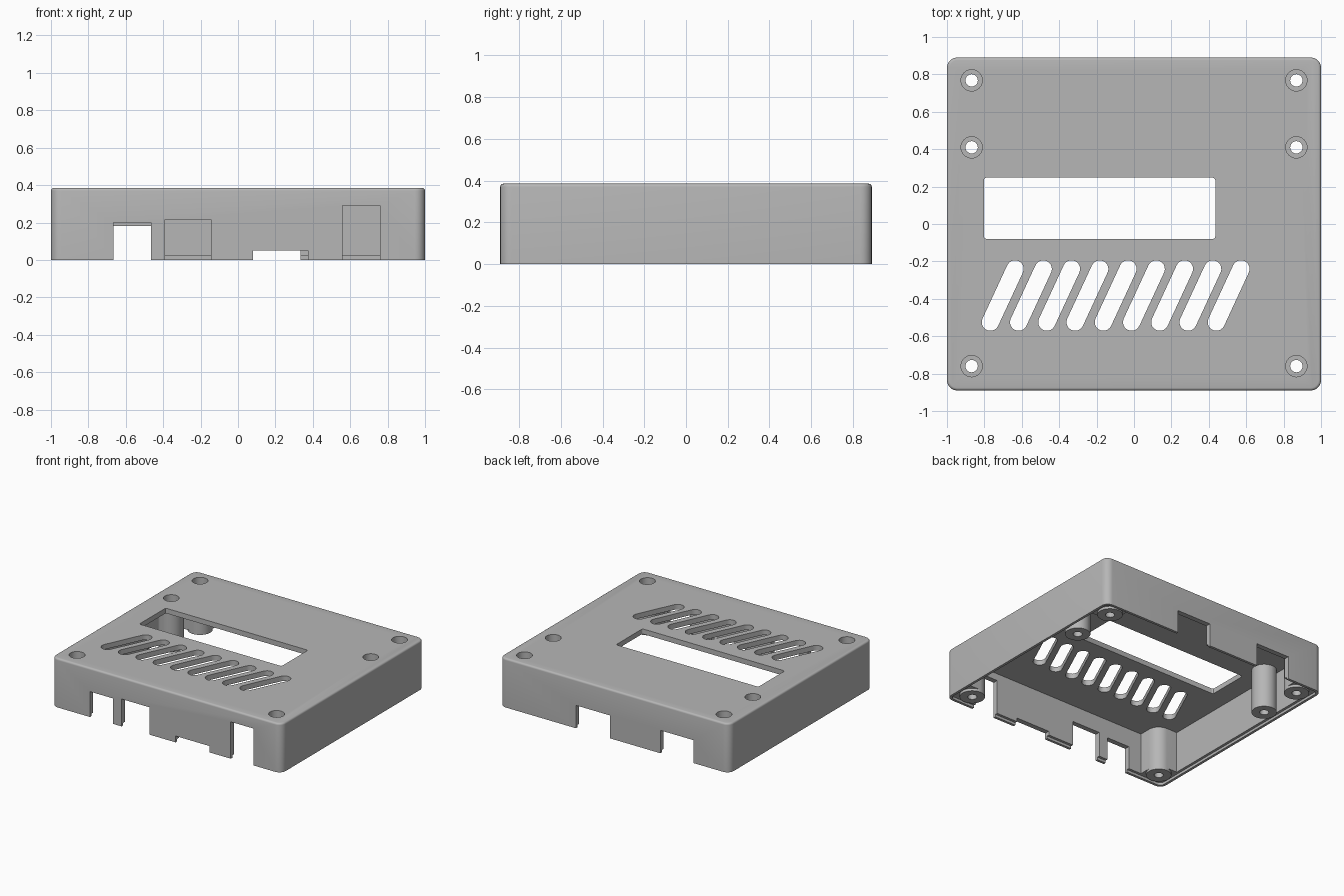
import bpy, bmesh, math

if "Cube" in bpy.data.objects:
    bpy.data.objects.remove(bpy.data.objects["Cube"])

grey = bpy.data.materials.new("plain grey")
grey.diffuse_color = (0.47, 0.47, 0.47, 1)
grey.use_nodes = True
grey.node_tree.nodes["Principled BSDF"].inputs["Base Color"].default_value = grey.diffuse_color

W, D, H = 1.0, 0.89, 0.385      # half width, half depth, height
WALL, PLATE, LIP = 0.04, 0.04, 0.02


def rounded_rect(x0, x1, y0, y1, r, seg=6):
    """Counter-clockwise outline with rounded corners."""
    pts = []
    for k, (cx, cy) in enumerate([(x1 - r, y1 - r), (x0 + r, y1 - r),
                                  (x0 + r, y0 + r), (x1 - r, y0 + r)]):
        for i in range(seg + 1):
            a = math.pi / 2 * (k + i / seg)
            pts.append((cx + r * math.cos(a), cy + r * math.sin(a)))
    return pts


def circle(cx, cy, r, n=32):
    return [(cx + r * math.cos(2 * math.pi * i / n),
             cy + r * math.sin(2 * math.pi * i / n)) for i in range(n)]


def rect(x0, x1, y0, y1):
    return [(x1, y1), (x0, y1), (x0, y0), (x1, y0)]


def capsule(ax, ay, bx, by, r, n=10):
    """Slot outline from point a to point b."""
    t = math.atan2(by - ay, bx - ax)
    pts = []
    for cx, cy, s in [(bx, by, t - math.pi / 2), (ax, ay, t + math.pi / 2)]:
        for i in range(n + 1):
            a = s + math.pi * i / n
            pts.append((cx + r * math.cos(a), cy + r * math.sin(a)))
    return pts


def loft(name, layers):
    """Closed solid through a stack of (outline, z) layers."""
    bm = bmesh.new()
    rings = [[bm.verts.new((x, y, z)) for x, y in pts] for pts, z in layers]
    n = len(rings[0])
    bm.faces.new(rings[0][::-1])
    bm.faces.new(rings[-1])
    for lo, hi in zip(rings, rings[1:]):
        for i in range(n):
            j = (i + 1) % n
            bm.faces.new((lo[i], lo[j], hi[j], hi[i]))
    mesh = bpy.data.meshes.new(name)
    bm.to_mesh(mesh)
    bm.free()
    mesh.materials.append(grey)
    ob = bpy.data.objects.new(name, mesh)
    bpy.context.collection.objects.link(ob)
    return ob


def combine(target, outline, z0, z1, op='DIFFERENCE'):
    """Cut or add a prism, then discard the helper."""
    tool = loft("helper", [(outline, z0), (outline, z1)])
    tool.hide_render = True
    mod = target.modifiers.new("bool", 'BOOLEAN')
    mod.operation, mod.object, mod.solver = op, tool, 'EXACT'
    bpy.context.view_layer.objects.active = target
    bpy.ops.object.modifier_apply(modifier=mod.name)
    bpy.data.objects.remove(tool)


# Outer body with a small rounded top edge
f = 0.015
layers = [(rounded_rect(-W, W, -D, D, 0.055), 0)]
for i in range(5):
    a = math.pi / 2 * i / 4
    d = f * (1 - math.cos(a))
    layers.append((rounded_rect(-W + d, W - d, -D + d, D - d, 0.055 - d),
                   H - f + f * math.sin(a)))
case = loft("case_cover", layers)

# Hollow inside and stepped rim along the bottom
for inset, r, z in [(WALL, 0.02, H - PLATE), (WALL / 2, 0.035, LIP)]:
    combine(case, rounded_rect(-W + inset, W - inset, -D + inset, D - inset, r),
            -0.1, z)

# Notches in the front wall and the back wall
for x0, x1, z in [(-0.665, -0.465, 0.2), (-0.39, -0.145, 0.215),
                  (0.08, 0.375, 0.05), (0.56, 0.76, 0.29)]:
    combine(case, rect(x0, x1, -D - 0.1, -D + 0.06), -0.1, z)
for x0, x1 in [(-0.69, -0.40), (0.04, 0.335)]:
    combine(case, rect(x0, x1, D - 0.06, D + 0.1), -0.1, 0.18)

# Screw posts, those in the corners filled out to the walls
R, PX = 0.09, 0.868
post_ys = [0.768, 0.41, -0.76]
for s in (-1, 1):
    for y in post_ys:
        combine(case, circle(s * PX, y, R), 0, H - 0.02, 'UNION')
        if abs(y) > 0.5:
            t = 1 if y > 0 else -1
            ex, ey = s * (W - 0.025), t * (D - 0.025)
            for ax, ay in [(s * (PX - R), y), (s * PX, y - t * R)]:
                combine(case, rect(min(ax, ex), max(ax, ex),
                                   min(ay, ey), max(ay, ey)),
                        LIP, H - 0.02, 'UNION')

# Screw holes with deep head recesses
for s in (-1, 1):
    for y in post_ys:
        combine(case, circle(s * PX, y, 0.033, 24), -0.1, H + 0.1)
        combine(case, circle(s * PX, y, 0.057), 0.08, H + 0.1)

# Display window
combine(case, rounded_rect(-0.803, 0.435, -0.08, 0.248, 0.015, 3), 0.3, H + 0.1)

# Row of slanted vents
for i in range(9):
    x = 0.151 * i
    combine(case, capsule(-0.768 + x, -0.525, -0.636 + x, -0.24, 0.046),
            0.3, H + 0.1)

# Smooth shading on the curved faces only
bpy.ops.object.select_all(action='DESELECT')
case.select_set(True)
bpy.context.view_layer.objects.active = case
bpy.ops.object.shade_smooth_by_angle(angle=math.radians(30))
